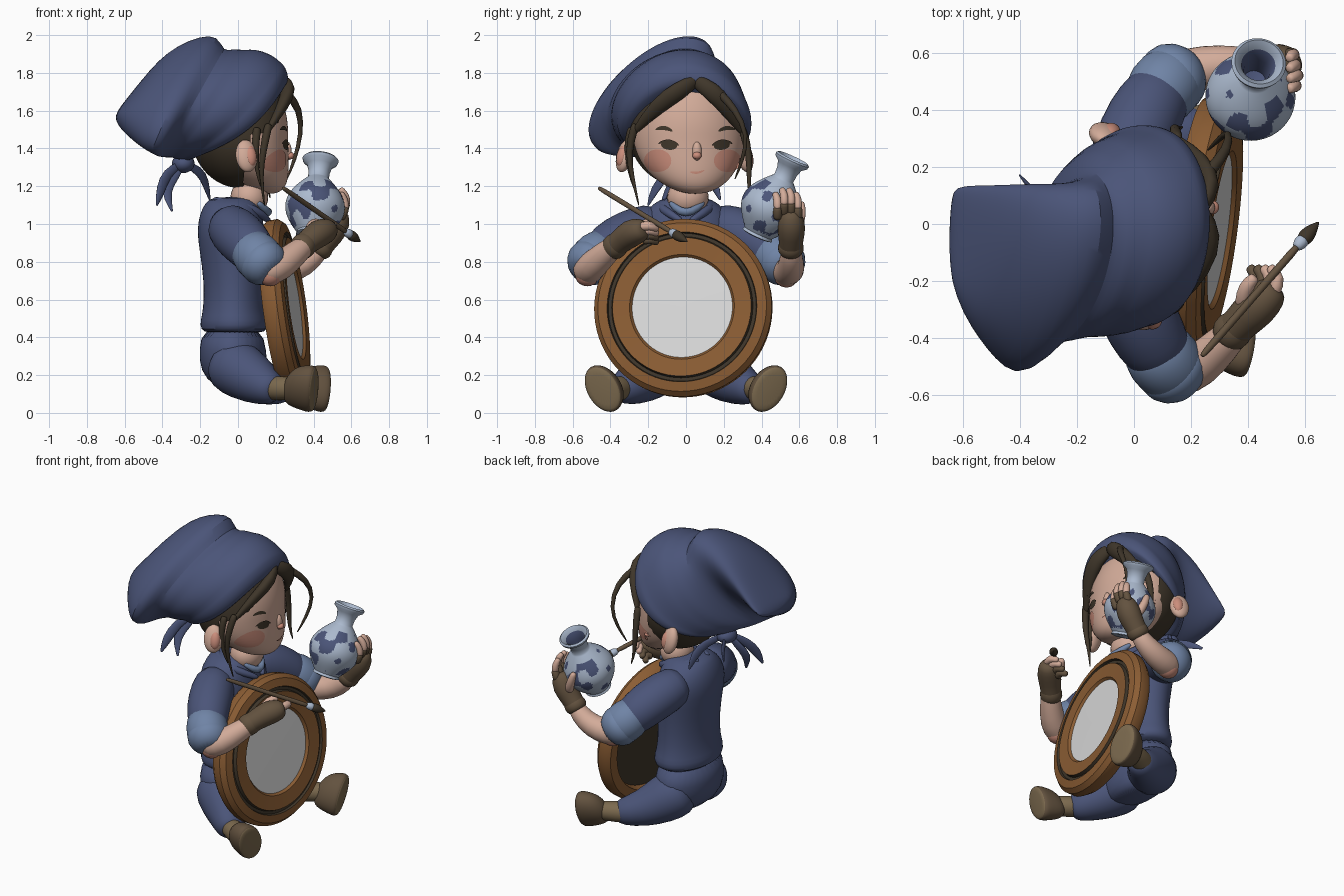
import bpy, bmesh, math
from mathutils import Vector as V, Matrix
from mathutils.bvhtree import BVHTree

if "Cube" in bpy.data.objects:
    bpy.data.objects.remove(bpy.data.objects["Cube"])


def mat(name, *rgb):
    m = bpy.data.materials.new(name)
    m.use_nodes = True
    m.diffuse_color = (*rgb, 1)
    m.node_tree.nodes["Principled BSDF"].inputs["Base Color"].default_value = (*rgb, 1)
    return m


NAVY = mat("navy cloth", .07, .09, .19)
PALE = mat("pale blue cloth", .16, .23, .38)
SKIN = mat("skin", .65, .41, .32)
BLUSH = mat("blush", .60, .27, .20)
HAIR = mat("dark brown", .05, .037, .023)
LEATHER = mat("brown leather", .125, .085, .05)
WOOD = mat("orange wood", .26, .11, .034)
WHITE = mat("drum skin", .72, .72, .72)
GLAZE = mat("porcelain", .41, .49, .62)
TAN = mat("tan", .2, .143, .077)


def finish(name, bm, mats, sub=1, angle=60):
    bmesh.ops.recalc_face_normals(bm, faces=bm.faces)
    me = bpy.data.meshes.new(name)
    bm.to_mesh(me)
    bm.free()
    ob = bpy.data.objects.new(name, me)
    bpy.context.collection.objects.link(ob)
    for m in mats:
        me.materials.append(m)
    bpy.ops.object.select_all(action='DESELECT')
    ob.select_set(True)
    bpy.context.view_layer.objects.active = ob
    bpy.ops.object.shade_smooth_by_angle(angle=math.radians(angle))
    if sub:
        ob.modifiers.new("smooth", 'SUBSURF').levels = sub
    return ob


def skin(name, rings, mats, sub=1, rule=None, angle=60):
    """Join a list of closed rings; rule(ring index, face centre) picks the material."""
    bm = bmesh.new()
    vs = [[bm.verts.new(p) for p in r] for r in rings]
    n = len(vs[0])
    for i in range(len(vs) - 1):
        for j in range(n):
            k = (j + 1) % n
            f = bm.faces.new((vs[i][j], vs[i][k], vs[i + 1][k], vs[i + 1][j]))
            f.material_index = rule(i, f.calc_center_median()) if rule else 0
    for r, i in ((vs[0], 0), (vs[-1], len(vs) - 2)):
        f = bm.faces.new(r)
        f.material_index = rule(i, f.calc_center_median()) if rule else 0
    return finish(name, bm, mats, sub, angle)


def ring(c, a, b, n, droop=V()):
    turns = (math.tau * j / n for j in range(n))
    return [c + a * math.cos(t) + b * math.sin(t) + droop * math.sin(t) ** 2 for t in turns]


def loft(name, rows, m, n=32, droops=()):
    """Rows hold two opposite points of an oval and its half width along y."""
    rings = []
    for i, (a, b, w) in enumerate(rows):
        d = V((.6, 0, -.8)) * droops[i] if i < len(droops) else V()
        rings.append(ring((V(a) + V(b)) / 2, (V(a) - V(b)) / 2, V((0, w, 0)), n, d))
    return skin(name, rings, [m])


def tube(name, pts, radii, m, flat=1.0, n=12):
    pts = [V(p) for p in pts]
    rings, up = [], V((.13, .21, 1))
    for i, p in enumerate(pts):
        t = (pts[min(i + 1, len(pts) - 1)] - pts[max(i - 1, 0)]).normalized()
        up = (up - t * up.dot(t)).normalized()
        side = t.cross(up)
        r = radii[i]
        if i == 0:
            rings.append(ring(p - t * r * .4, up * r * .6, side * r * .6 * flat, n))
        rings.append(ring(p, up * r, side * r * flat, n))
        if i == len(pts) - 1:
            rings.append(ring(p + t * r * .4, up * r * .6, side * r * .6 * flat, n))
    return skin(name, rings, [m])


def lathe(name, profile, base, axis, mats, rule, n=64, angle=35):
    """Spin (radius, height) points about an axis."""
    q = V(axis).to_track_quat('Z', 'Y')
    a, b, z = q @ V((1, 0, 0)), q @ V((0, 1, 0)), q @ V((0, 0, 1))
    rings = [ring(V(base) + z * h, a * r, b * r, n) for r, h in profile]
    inv = q.inverted()
    return skin(name, rings, mats, 0, lambda i, c: rule(i, inv @ (c - V(base))), angle)


def ball(name, loc, size, m, rot=(0, 0, 0)):
    bm = bmesh.new()
    bmesh.ops.create_uvsphere(bm, u_segments=24, v_segments=14, radius=1)
    ob = finish(name, bm, [m], 0)
    ob.location, ob.scale, ob.rotation_euler = loc, size, rot


# Torso, hips and collar
loft("tunic", [((x0, 0, z), (x1, 0, z), w) for x0, x1, z, w in (
    (.12, -.16, .42, .22), (.16, -.2, .44, .26), (.16, -.2, .49, .265), (.14, -.185, .54, .245),
    (.14, -.178, .68, .235), (.14, -.205, .87, .25), (.14, -.218, .96, .26), (.13, -.205, 1.05, .235),
    (.11, -.175, 1.11, .17), (.09, -.14, 1.145, .11))], NAVY)
loft("trouser_seat", [((x0, 0, z), (x1, 0, z), w) for x0, x1, z, w in (
    (.1, -.02, .1, .12), (.14, -.13, .14, .2), (.16, -.2, .22, .26), (.15, -.208, .33, .27),
    (.13, -.19, .46, .25))], NAVY)
ball("neck", (.06, .01, 1.14), (.1, .11, .1), SKIN)
tube("inner_collar", [(.11, -.08, 1.11), (.16, -.03, 1.06), (.16, .03, 1.06), (.11, .09, 1.11)],
     [.015, .025, .025, .015], PALE)
for s in (-1, 1):
    tube("collar_flap", [(-.12, s * .05, 1.125), (-.03, s * .14, 1.105), (.09, s * .13, 1.08),
                         (.16, s * .03, 1.02)], [.022, .025, .026, .018], NAVY)

# Legs, socks and shoes
for s, fx in ((-1, -.02), (1, .045)):
    tube("trouser_leg", [(-.05, s * .13, .265), (.04, s * .2, .205), (.13, s * .28, .15),
                         (.2 + fx, s * .345, .125)], [.16, .15, .115, .085], NAVY, n=16)
    tube("sock", [(.16, s * .32, .13), (.31 + fx, s * .405, .13)], [.07, .066], TAN)
    d = V((1, .25 * s, -.15)).normalized()
    up = V((.05, s * .5, .85))
    up = (up - d * up.dot(d)).normalized()
    c = V((.355 + fx, s * .425, .135))
    rows = ((-.095, .3, -.03), (-.08, .6, -.025), (-.04, .88, -.005), (.02, 1, 0), (.05, 1.03, 0),
            (.07, .97, 0), (.078, .8, 0))
    skin("shoe", [ring(c + d * h + up * o, up * .132 * k, d.cross(up) * .088 * k, 24)
                  for h, k, o in rows], [LEATHER, TAN], 1, lambda i, p: int(i >= 5))

# Round drum with a groove, a white skin and a dark hollow back
drum = [(.005, -.02), (.38, -.02), (.39, -.07), (.45, -.07), (.472, -.04), (.474, .01), (.45, .04),
        (.4, .05), (.395, .035), (.377, .035), (.37, .055), (.28, .05), (.268, .035), (.005, .036)]
lathe("drum", drum, (.26, -.015, .555), (.98, -.13, .13), [WOOD, HAIR, WHITE],
      lambda i, p: 1 if i in (0, 7, 8, 9) else 2 if i == 12 else 0, 72)

# Vase with painted blue patches
steps = 40
body = [(.08 - .025 * t + .09 * math.sin(math.pi * t), .02 + .32 * t)
        for t in (i / steps for i in range(steps + 1))]
vase = [(.07, 0), (.085, .005)] + body + [(.057, .38), (.068, .415), (.092, .435), (.096, .45),
        (.085, .46), (.06, .435), (.045, .38), (.04, .3), (.005, .29)]


def patches(i, p):
    a = math.atan2(p.y, p.x)
    blob = math.sin(3 * a + 12 * p.z) * math.sin(30 * p.z + a) + .5 * math.sin(7 * a - 34 * p.z)
    return int((.04 < p.z < .3 and blob > .27) or i > steps + 7)


lathe("vase", vase, (.39, .375, .935), (.05, .2, .43), [GLAZE, NAVY], patches, 112, 50)

# Arms: sleeve, rolled cuff, bare forearm and fingerless glove
arms = {
    "right": ([(-.05, -.17, .99), (.01, -.31, .935), (.06, -.41, .88), (.1, -.46, .83)],
              [(.065, -.43, .87), (.12, -.495, .81), (.165, -.535, .765)],
              [(.15, -.53, .75), (.23, -.5, .775), (.31, -.42, .85), (.36, -.37, .89)],
              [(.33, -.39, .87), (.37, -.35, .905), (.43, -.29, .955), (.485, -.235, .97)]),
    "left": ([(-.05, .17, .99), (.01, .32, .94), (.06, .42, .88), (.1, .47, .83)],
             [(.07, .435, .87), (.12, .5, .81), (.17, .53, .765)],
             [(.15, .525, .75), (.25, .55, .75), (.36, .56, .79), (.43, .555, .86)],
             [(.425, .555, .86), (.455, .555, .9), (.515, .56, .98), (.535, .555, 1.05)])}
for side, (sleeve, cuff, fore, glove) in arms.items():
    tube(side + "_sleeve", sleeve, [.13, .14, .13, .115], NAVY, n=20)
    tube(side + "_cuff", cuff, [.125, .135, .108], PALE, n=20)
    tube(side + "_cuff_roll", cuff[1:], [.14, .12], PALE, n=20)
    tube(side + "_forearm", fore, [.083, .08, .068, .055], SKIN, n=16)
    ball(side + "_elbow", V(fore[0]).lerp(V(fore[1]), .25) - V((0, 0, .022)), (.066, .066, .064), BLUSH)
    tube(side + "_glove", glove, [.068, .062, .08, .062], LEATHER, n=16)
    tube(side + "_glove_hem", glove[:2], [.075, .066], LEATHER, n=16)

# Fingers around the brush and over the vase
for i in range(4):
    o = i * .024
    tube("right_finger", [(.49 - o, -.24 + o * .3, .985 - o), (.51 - o, -.19, .995 - o),
                          (.48 - o, -.155, .975 - o)], [.026, .025, .02], SKIN if i < 2 else LEATHER)
    y = .485 + i * .036
    x = .575 - abs(y - .52) * .2
    z = 1.075 + .022 * (i in (1, 2))
    tube("left_finger_sleeve", [(.545, y, z - .04), (x, y, z + .01)], [.027, .025], LEATHER)
    tube("left_finger", [(x, y, z + .01), (x - .005, y, z + .055),
                         (.545, y - .012, z + .085)], [.023, .022, .018], SKIN)
tube("right_thumb", [(.38, -.28, .96), (.39, -.22, 1.0), (.42, -.19, 1.01)], [.03, .028, .022], SKIN)
tube("left_thumb", [(.46, .585, .98), (.43, .615, 1.05), (.41, .61, 1.11)], [.03, .026, .02], SKIN)

# Paint brush
tail, tip = V((.24, -.46, 1.19)), V((.65, .01, .905))
for name, stops, m in (("brush_handle", ((0, .01), (.06, .015), (.5, .013), (.8, .016)), LEATHER),
                       ("brush_ferrule", ((.81, .02), (.84, .026), (.86, .025)), GLAZE),
                       ("brush_bristles", ((.86, .027), (.9, .03), (.95, .018), (.99, .004)), HAIR)):
    tube(name, [tail.lerp(tip, t) for t, r in stops], [r for t, r in stops], m)


# Head and hair share one shaping rule: round crown, chin pushed forward
def skull(c, rx, ry, top, low, push):
    bm = bmesh.new()
    bmesh.ops.create_uvsphere(bm, u_segments=64, v_segments=44, radius=1)
    for v in bm.verts:
        p = v.co
        chin = push * p.z * p.z if p.z < 0 else 0
        v.co = V((c[0] + p.x * rx + chin, c[1] + p.y * ry + chin * .25,
                  c[2] + p.z * (top if p.z > 0 else low)))
    return bm


bm = skull((.025, .015, 1.48), .24, .295, .35, .32, .14)
surface = BVHTree.FromBMesh(bm)
finish("head", bm, [SKIN], 0)
bm = skull((.015, .01, 1.48), .265, .312, .37, .29, 0)
gone = []
for f in bm.faces:
    x, y, z = f.calc_center_median()
    if (x > .07 and z < 1.73 - .75 * abs(y - .05)) or (x > .03 and z < 1.4):
        gone.append(f)
bmesh.ops.delete(bm, geom=gone, context='FACES')
finish("hair", bm, [HAIR], 1)
for s, e in ((-1, -.28), (1, .3)):
    tube("fringe", [(.235, .05, 1.76), (.275, .05 + s * .08, 1.71), (.24, .03 + s * .18, 1.63),
                    (.15, e, 1.48)], [.035, .055, .05, .015], HAIR, flat=.7)
strands = ([(.16, -.27, 1.52), (.13, -.31, 1.38), (.12, -.285, 1.25), (.14, -.25, 1.1)],
           [(.1, -.29, 1.5), (.09, -.315, 1.4), (.1, -.3, 1.28), (.12, -.28, 1.2)],
           [(.26, .18, 1.69), (.33, .26, 1.61), (.335, .33, 1.47), (.3, .3, 1.34), (.26, .26, 1.24)],
           [(.15, .3, 1.5), (.14, .34, 1.36), (.15, .33, 1.22), (.17, .34, 1.14)])
for pts in strands:
    tube("loose_strand", pts, [.026, .02] + [.012] * (len(pts) - 3) + [.004], HAIR, n=8)

# Ears
for x, y, s in ((.045, -.325, -1), (-.1, .31, 1)):
    ball("ear", (x, y, 1.36), (.06, .04, .088), SKIN, (s * .25, 0, -s * .4))
    ball("inner_ear", (x + .02, y + s * .012, 1.36), (.034, .03, .058), BLUSH, (s * .25, 0, -s * .4))


# Painted face: thin oval plates laid on the head
def plate(name, y, z, ry, rz, m, turn=0.0, lift=.004, bend=0.0):
    bm = bmesh.new()
    bmesh.ops.create_grid(bm, x_segments=16, y_segments=16, size=1)
    for v in bm.verts:
        a, b = v.co.x, v.co.y
        a, b = a * math.sqrt(1 - b * b / 2), b * math.sqrt(1 - a * a / 2)
        p = Matrix.Rotation(turn, 2) @ V((a * ry, b * rz - bend * a * a))
        hit = surface.ray_cast(V((1, y + p.x, z + p.y)), V((-1, 0, 0)))[0]
        v.co = (hit.x if hit else .1) + lift, y + p.x, z + p.y
    finish(name, bm, [m], 0)


for s in (-1, 1):
    y = .05 + s * .14
    plate("blush_cheek", .035 + s * .185, 1.335, .072, .06, BLUSH, lift=.003)
    plate("eye", y, 1.415, .042, .022, HAIR, s * .12, .006)
    plate("upper_lash", y, 1.437, .055, .01, HAIR, s * .1, .008, .016)
    plate("eyebrow", y + s * .025, 1.508, .045, .011, HAIR, s * .1, .006, .012)
plate("mouth", .06, 1.272, .038, .006, BLUSH, .12, .006, -.008)
ball("nose", (.276, .058, 1.362), (.022, .024, .02), BLUSH)
ball("nose_bridge", (.262, .058, 1.385), (.022, .025, .05), SKIN)

# Soft headscarf: wrapped band drooping at the sides, then a slouching bag behind it
scarf = (((.23, .02, 1.72), (-.2, 0, 1.39), .30), ((.255, .02, 1.735), (-.235, 0, 1.355), .325),
         ((.272, .01, 1.77), (-.26, -.01, 1.335), .347), ((.25, .0, 1.835), (-.28, -.02, 1.335), .358),
         ((.232, 0, 1.85), (-.29, -.03, 1.345), .35), ((.18, -.01, 1.9), (-.31, -.06, 1.34), .355),
         ((.08, 0, 1.93), (-.34, -.1, 1.345), .345), ((.04, 0, 1.918), (-.35, -.12, 1.355), .33),
         ((-.03, -.01, 1.93), (-.37, -.16, 1.35), .32), ((-.075, -.01, 1.91), (-.4, -.22, 1.355), .285),
         ((-.105, .02, 2.0), (-.42, -.36, 1.355), .265), ((-.2, .01, 1.995), (-.46, -.4, 1.375), .265),
         ((-.32, .01, 1.945), (-.51, -.35, 1.405), .255), ((-.42, 0, 1.87), (-.56, -.28, 1.445), .24),
         ((-.52, -.02, 1.75), (-.62, -.17, 1.5), .22), ((-.6, -.02, 1.65), (-.65, -.07, 1.55), .175),
         ((-.63, -.02, 1.61), (-.645, -.04, 1.58), .13))
loft("headscarf", scarf, NAVY, 48, (.065, .065, .06, .05, .05, .04, .03, .02))

# Knot and tails of the scarf
ball("scarf_knot", (-.29, -.02, 1.32), (.06, .07, .05), NAVY)
for pts in ([(-.3, -.04, 1.32), (-.38, -.1, 1.27), (-.41, -.17, 1.18), (-.43, -.2, 1.1)],
            [(-.3, -.04, 1.31), (-.34, -.06, 1.25), (-.39, -.1, 1.18), (-.35, -.14, 1.07)],
            [(-.28, 0, 1.32), (-.2, .09, 1.28), (-.17, .15, 1.22), (-.15, .18, 1.13)],
            [(-.3, .01, 1.31), (-.34, .1, 1.28), (-.4, .17, 1.24)]):
    tube("scarf_tail", pts, [.018, .03, .034][:len(pts) - 1] + [.008], NAVY, flat=.4)
